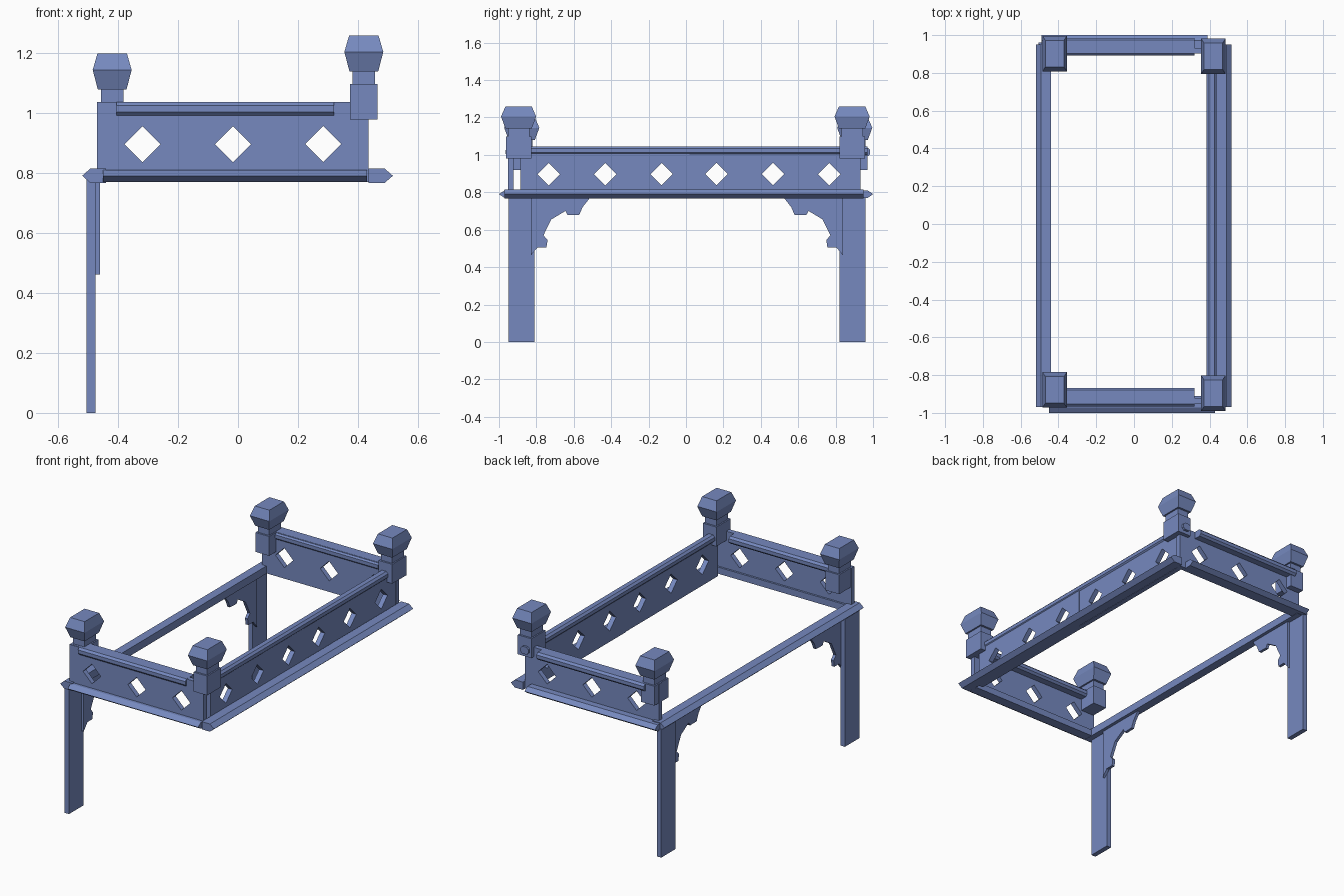
import bpy
import bmesh
from mathutils import Vector

cube = bpy.data.objects.get("Cube")
if cube:
    bpy.data.objects.remove(cube)

blue = bpy.data.materials.new("slate_blue")
blue.use_nodes = True
colour = (0.18, 0.25, 0.52, 1)
blue.diffuse_color = colour
blue.node_tree.nodes["Principled BSDF"].inputs["Base Color"].default_value = colour


def finish(name, bm):
    bmesh.ops.remove_doubles(bm, verts=bm.verts, dist=0.0005)
    bmesh.ops.recalc_face_normals(bm, faces=bm.faces)
    mesh = bpy.data.meshes.new(name)
    bm.to_mesh(mesh)
    bm.free()
    mesh.materials.append(blue)
    obj = bpy.data.objects.new(name, mesh)
    bpy.context.collection.objects.link(obj)
    return obj


def skin(name, rings):
    """Join rings of points into a closed solid."""
    bm = bmesh.new()
    loops = [[bm.verts.new(p) for p in ring] for ring in rings]
    count = len(loops[0])
    for a, b in zip(loops, loops[1:]):
        for i in range(count):
            j = (i + 1) % count
            bm.faces.new((a[i], a[j], b[j], b[i]))
    bm.faces.new(loops[0])
    bm.faces.new(loops[-1])
    return finish(name, bm)


def prism(name, axis, start, end, profile):
    """Extrude a profile of (across, z) points along x or y."""
    def place(t, a, z):
        return (t, a, z) if axis == "x" else (a, t, z)
    return skin(name, [[place(t, a, z) for a, z in profile] for t in (start, end)])


def tower(name, cx, cy, levels):
    """Stack rectangular sections given as (z, half_x, half_y)."""
    corners = ((-1, -1), (1, -1), (1, 1), (-1, 1))
    return skin(name, [[(cx + sx * hx, cy + sy * hy, z) for sx, sy in corners]
                       for z, hx, hy in levels])


def pierced_panel(name, origin, along, top, thickness=0.03):
    """Board with three diamond openings, running along the given direction."""
    origin, along, up = Vector(origin), Vector(along), Vector((0, 0, 1))
    edges = (0, 0.302, 0.604, 0.905)
    centre_z, r = 0.897, 0.06
    bm = bmesh.new()
    for k in range(3):
        left, right = edges[k], edges[k + 1]
        mid = (left + right) / 2
        corners = [(left, 0.77), (right, 0.77), (right, top), (left, top)]
        diamond = [(mid, centre_z - r), (mid + r, centre_z),
                   (mid, centre_z + r), (mid - r, centre_z)]
        c, d = [[bm.verts.new(origin + along * s + up * z) for s, z in pts]
                for pts in (corners, diamond)]
        for i in range(4):
            j = (i + 1) % 4
            bm.faces.new((c[i], c[j], d[i]))
            bm.faces.new((c[j], d[j], d[i]))
    obj = finish(name, bm)
    solid = obj.modifiers.new("thickness", "SOLIDIFY")
    solid.thickness = thickness
    solid.offset = 0


def pointed(inner, outer, low=0.768, high=0.815):
    """Rail profile with a pointed outer edge."""
    shoulder = outer + (inner - outer) * 0.33
    return [(inner, low), (shoulder, low), (outer, (low + high) / 2),
            (shoulder, high), (inner, high)]


def chamfered(a, b, low, high, c=0.012):
    """Rail profile with cut corners."""
    return [(a + c, low), (b - c, low), (b, low + c), (b, high - c),
            (b - c, high), (a + c, high), (a, high - c), (a, low + c)]


# Lower rails
prism("right_lower_rail", "y", -0.97, 0.95, pointed(-0.44, -0.52))
prism("left_lower_rail", "y", -0.97, 0.95, pointed(0.435, 0.517))
prism("front_lower_rail", "x", -0.45, 0.43, pointed(-0.91, -1.0, 0.77, 0.81))
prism("back_lower_rail", "x", -0.49, 0.39, pointed(0.915, 1.0, 0.77, 0.81))

# Pierced panels
pierced_panel("front_panel", (-0.47, -0.937, 0), (1, 0, 0), 1.037)
pierced_panel("back_panel", (-0.47, 0.917, 0), (1, 0, 0), 1.037)
pierced_panel("side_panel_front", (0.418, -0.885, 0), (0, 1, 0), 1.02)
pierced_panel("side_panel_back", (0.415, 0.012, 0), (0, 1, 0), 1.02)

# Upper rails
prism("front_upper_rail", "x", -0.405, 0.32, chamfered(-0.965, -0.868, 0.993, 1.038))
prism("back_upper_rail", "x", -0.405, 0.32, chamfered(0.893, 0.985, 0.993, 1.038))
prism("side_upper_rail", "y", -0.94, 0.97, chamfered(0.385, 0.438, 1.0, 1.045))

# Corner posts: block, stepped neck and faceted cap
posts = (("front_right", -0.42, -0.878, 0.92), ("back_right", -0.42, 0.902, 0.92),
         ("front_left", 0.42, -0.895, 0.98), ("back_left", 0.42, 0.888, 0.98))
for name, x, y, z in posts:
    tower(name + "_post_block", x, y, [(z, 0.046, 0.068), (z + 0.118, 0.046, 0.068)])
    tower(name + "_post_neck", x, y, [(z + 0.11, 0.038, 0.057), (z + 0.165, 0.038, 0.057)])
    tower(name + "_post_cap", x, y, [(z + 0.16, 0.048, 0.07), (z + 0.225, 0.065, 0.094),
                                     (z + 0.28, 0.049, 0.07)])

# Legs with scalloped brackets
scallop = [(-0.83, 0.775), (-0.51, 0.775), (-0.553, 0.72), (-0.57, 0.68),
           (-0.633, 0.678), (-0.645, 0.70), (-0.72, 0.655), (-0.762, 0.57),
           (-0.74, 0.545), (-0.746, 0.505), (-0.794, 0.505), (-0.83, 0.462)]
for name, side in (("front", 1), ("back", -1)):
    tower(name + "_leg", -0.49, 0.005 - side * 0.885, [(0, 0.015, 0.07), (0.78, 0.015, 0.07)])
    outline = [(0.005 + side * (y - 0.005), z) for y, z in scallop]
    skin(name + "_bracket", [[(x, y, z) for y, z in outline] for x in (-0.478, -0.46)])
